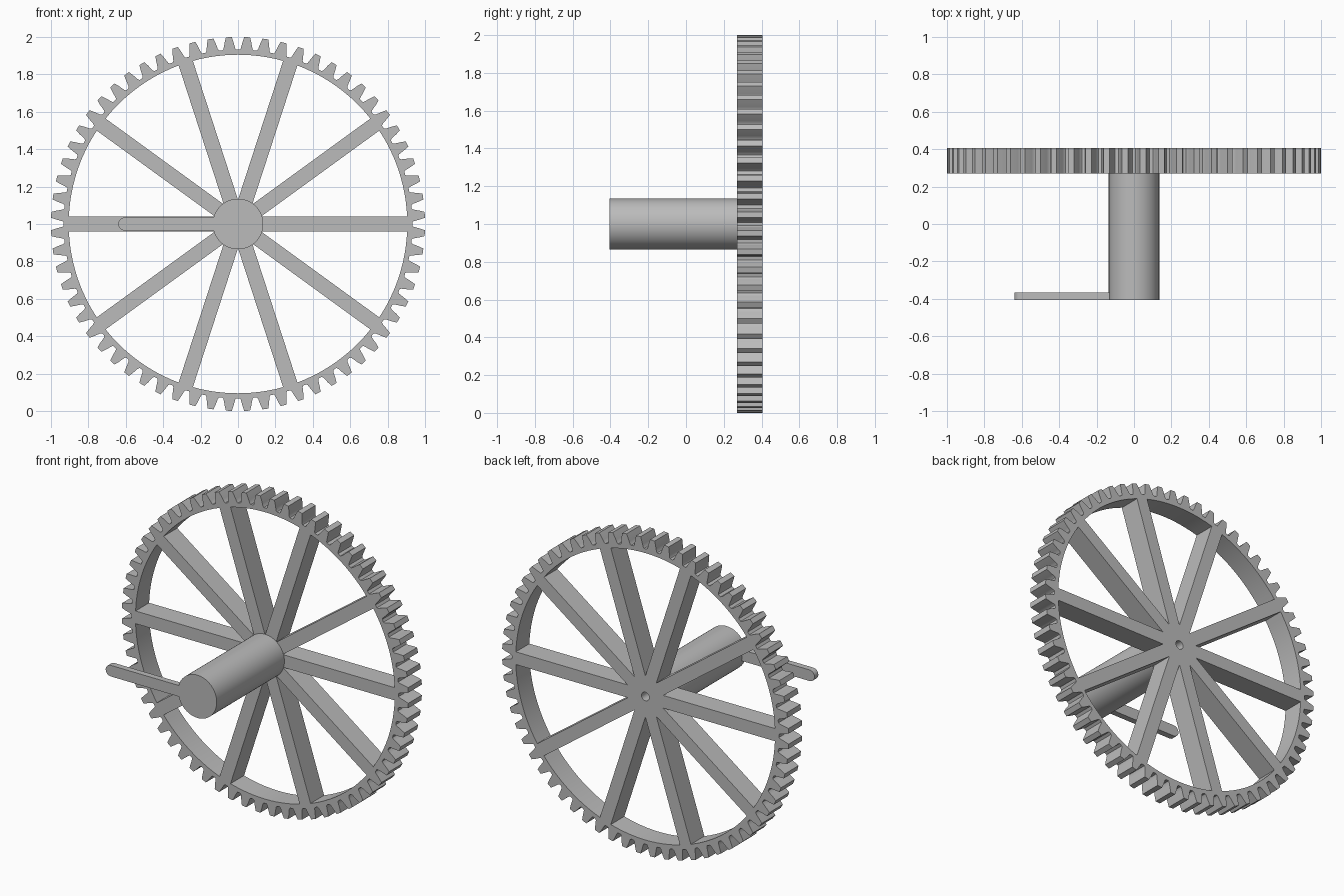
import bpy
import bmesh
from math import pi, sin, cos, asin, radians

if "Cube" in bpy.data.objects:
    bpy.data.objects.remove(bpy.data.objects["Cube"])

AXLE_Z = 1.0
TEETH, SPOKES = 64, 10
FRONT, GEAR_FRONT, BACK = -0.405, 0.27, 0.405
RIM_INNER, SPOKE_HALF = 0.905, 0.04

grey = bpy.data.materials.new("plain grey")
grey.use_nodes = True
colour = (0.5, 0.5, 0.5, 1)
grey.diffuse_color = colour
grey.node_tree.nodes["Principled BSDF"].inputs["Base Color"].default_value = colour


def polar(r, a, cx=0):
    return (cx + r * cos(a), r * sin(a))


def arc(r, start, end, steps, cx=0):
    return [polar(r, start + (end - start) * i / steps, cx) for i in range(steps + 1)]


def extruded(name, loops, y0, y1):
    """Fill closed x-z outlines (inner loops become holes) between two depths."""
    curve = bpy.data.curves.new(name + "_outline", "CURVE")
    curve.dimensions = "2D"
    curve.fill_mode = "BOTH"
    curve.extrude = (y1 - y0) / 2
    for loop in loops:
        spline = curve.splines.new("POLY")
        spline.points.add(len(loop) - 1)
        for point, (x, z) in zip(spline.points, loop):
            point.co = (x, z, 0, 1)
        spline.use_cyclic_u = True
    helper = bpy.data.objects.new(name + "_outline", curve)
    bpy.context.collection.objects.link(helper)
    bpy.context.view_layer.update()
    mesh = bpy.data.meshes.new_from_object(
        helper.evaluated_get(bpy.context.evaluated_depsgraph_get()))
    bpy.data.objects.remove(helper)

    # Weld the caps to the walls
    bm = bmesh.new()
    bm.from_mesh(mesh)
    bmesh.ops.remove_doubles(bm, verts=bm.verts, dist=0.0001)
    bmesh.ops.recalc_face_normals(bm, faces=bm.faces)
    bm.to_mesh(mesh)
    bm.free()
    mesh.materials.clear()
    mesh.materials.append(grey)

    obj = bpy.data.objects.new(name, mesh)
    obj.rotation_euler.x = pi / 2
    obj.location = (0, (y0 + y1) / 2, AXLE_Z)
    bpy.context.collection.objects.link(obj)
    bpy.ops.object.select_all(action="DESELECT")
    obj.select_set(True)
    bpy.context.view_layer.objects.active = obj
    bpy.ops.object.shade_smooth_by_angle(angle=radians(25))
    return obj


# Toothed outer edge: radius and half width of one tooth, as a share of the pitch
flank = [(0.932, 0.40), (0.939, 0.34), (0.955, 0.295), (0.975, 0.24), (1.0, 0.16)]
tooth = [(r, -w) for r, w in flank] + [(r, w) for r, w in reversed(flank)]
pitch = 2 * pi / TEETH
edge = [polar(r, (i + 0.5 + w) * pitch) for i in range(TEETH) for r, w in tooth]

# Openings between the straight spokes
step = 2 * pi / SPOKES
inset = asin(SPOKE_HALF / RIM_INNER)
openings = []
for i in range(SPOKES):
    apex = polar(SPOKE_HALF / sin(step / 2), (i + 0.5) * step)
    openings.append([apex] + arc(RIM_INNER, i * step + inset, (i + 1) * step - inset, 12))

axle_hole = arc(0.027, 0, 2 * pi, 24)[:-1]
extruded("spoked_gear", [edge, axle_hole] + openings, GEAR_FRONT, BACK)

# Shaft in front of the gear
extruded("shaft", [arc(0.135, 0, 2 * pi, 64)[:-1]], FRONT, GEAR_FRONT)

# Flat pointer arm with a rounded tip
tip = arc(0.035, pi / 2, 3 * pi / 2, 16, cx=-0.605)
extruded("pointer_arm", [tip + [(-0.125, -0.035), (-0.125, 0.035)]], FRONT, -0.367)
